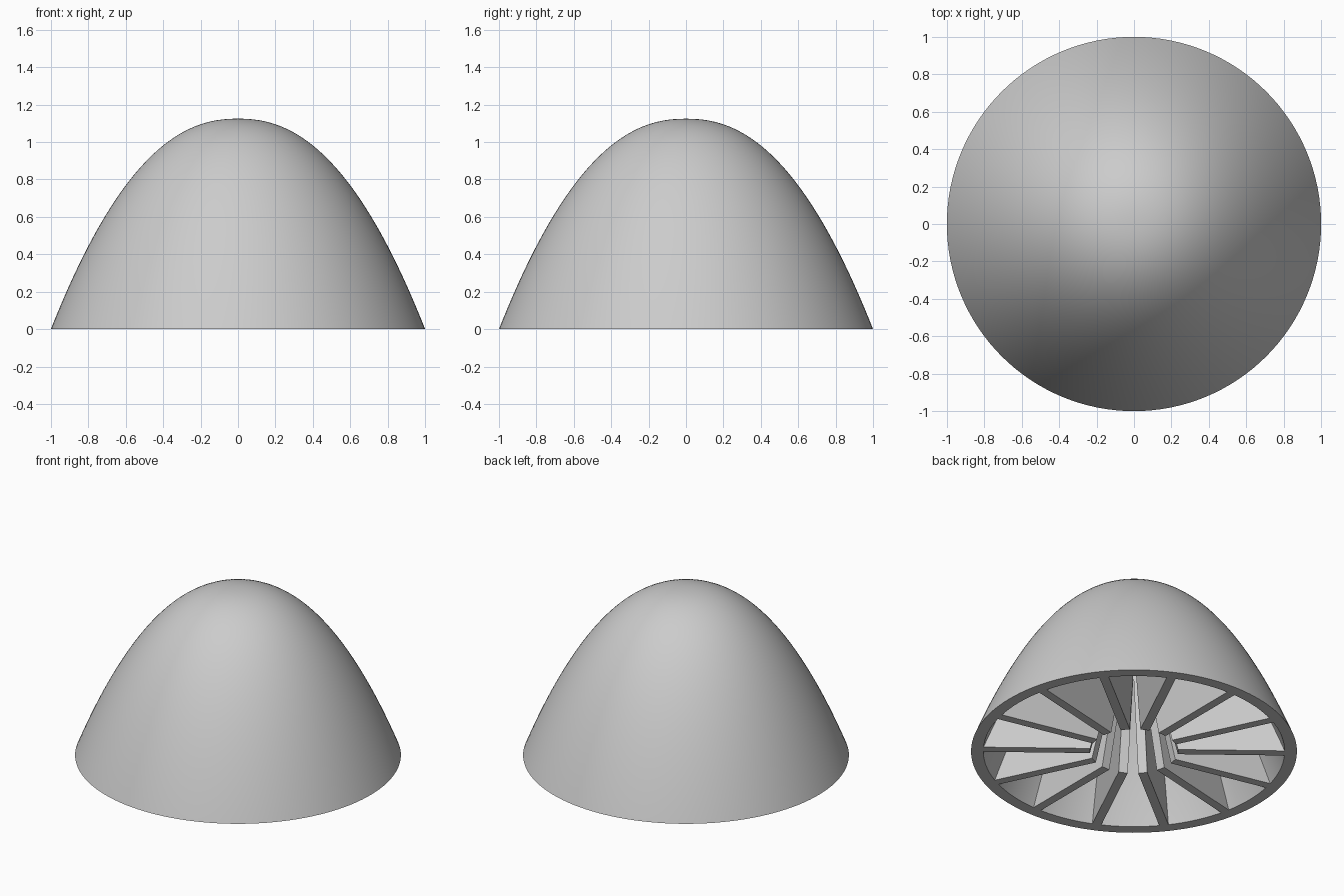
import bpy, bmesh, math
from mathutils import Matrix

if "Cube" in bpy.data.objects:
    bpy.data.objects.remove(bpy.data.objects["Cube"], do_unlink=True)

HEIGHT, RADIUS, POWER = 1.125, 1.0, 2.25
INNER_HEIGHT, INNER_RADIUS = 1.05, 0.925
BORE_RADIUS, BORE_TOP_RADIUS = 0.27, 0.02
RIB_COUNT, RIB_THICKNESS = 14, 0.057
STEPS, SEGMENTS = 40, 128

grey = bpy.data.materials.new("plain_grey")
grey.use_nodes = True
grey.diffuse_color = (0.6, 0.6, 0.6, 1)
grey.node_tree.nodes["Principled BSDF"].inputs["Base Color"].default_value = grey.diffuse_color


def dome_profile(radius, height, start=0.0):
    """Points (r, z) along the dome curve, from r = start out to the rim."""
    points = []
    for i in range(STEPS + 1):
        a = i / STEPS * math.pi / 2
        r = start + (radius - start) * math.sin(a)
        points.append((r, height * (1 - (r / radius) ** POWER)))
    return points


def finish(bm, name):
    bmesh.ops.remove_doubles(bm, verts=bm.verts, dist=1e-5)
    bmesh.ops.recalc_face_normals(bm, faces=bm.faces)
    mesh = bpy.data.meshes.new(name)
    bm.to_mesh(mesh)
    bm.free()
    mesh.materials.append(grey)
    obj = bpy.data.objects.new(name, mesh)
    bpy.context.collection.objects.link(obj)
    return obj


# Hollow dome shell, turned from a closed wall profile
bm = bmesh.new()
wall = dome_profile(RADIUS, HEIGHT) + dome_profile(INNER_RADIUS, INNER_HEIGHT)[::-1]
verts = [bm.verts.new((r, 0, z)) for r, z in wall]
edges = [bm.edges.new(pair) for pair in zip(verts, verts[1:])]
bmesh.ops.spin(bm, geom=verts + edges, cent=(0, 0, 0), axis=(0, 0, 1),
               angle=2 * math.pi, steps=SEGMENTS, use_merge=True)
shell = finish(bm, "dome_shell")
bpy.ops.object.select_all(action='DESELECT')
shell.select_set(True)
bpy.context.view_layer.objects.active = shell
bpy.ops.object.shade_smooth_by_angle(angle=math.radians(30))

# Radial stiffening ribs around a tapering central bore, one pair on the y axis
rib_outline = dome_profile(INNER_RADIUS + 0.003, INNER_HEIGHT + 0.003, BORE_TOP_RADIUS)
rib_outline.append((BORE_RADIUS, 0))
for n in range(RIB_COUNT):
    bm = bmesh.new()
    side = bm.faces.new([bm.verts.new((r, -RIB_THICKNESS / 2, z)) for r, z in rib_outline])
    extruded = bmesh.ops.extrude_face_region(bm, geom=[side], use_keep_orig=True)["geom"]
    moved = [v for v in extruded if isinstance(v, bmesh.types.BMVert)]
    bmesh.ops.translate(bm, verts=moved, vec=(0, RIB_THICKNESS, 0))
    turn = math.pi / 2 + 2 * math.pi * n / RIB_COUNT
    bmesh.ops.rotate(bm, verts=bm.verts, cent=(0, 0, 0), matrix=Matrix.Rotation(turn, 3, 'Z'))
    finish(bm, f"inner_rib_{n + 1}")
